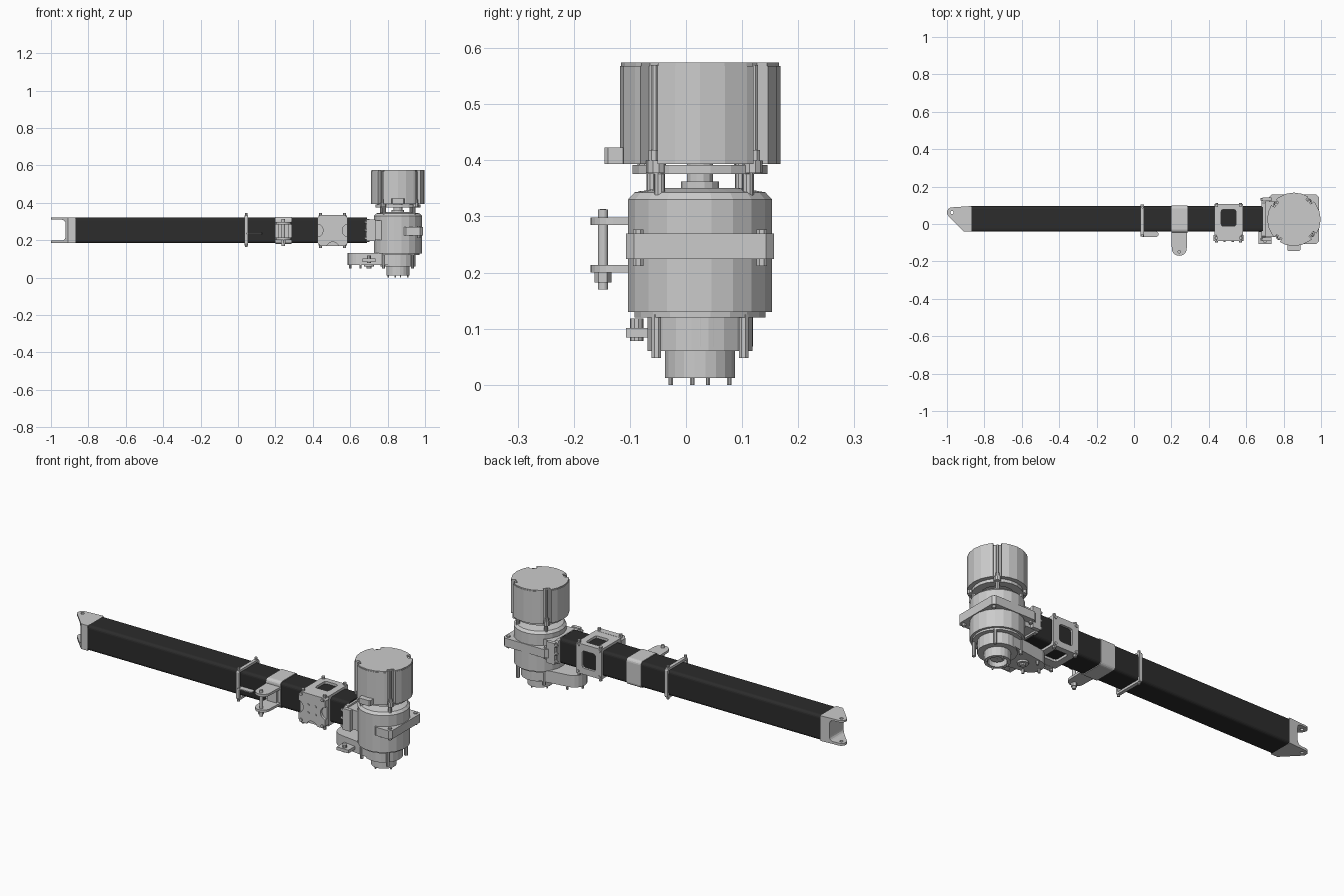
import bpy, bmesh
from math import cos, sin, pi, radians

if "Cube" in bpy.data.objects:
    bpy.data.objects.remove(bpy.data.objects["Cube"])

CX, CY, BZ = 0.855, 0.025, 0.252      # motor axis, beam centre height
dark = bpy.data.materials.new("dark_tube")
dark.diffuse_color = (0.025, 0.025, 0.025, 1)
dark.use_nodes = True
dark.node_tree.nodes["Principled BSDF"].inputs["Base Color"].default_value = dark.diffuse_color


def prism(name, pts, a, b, axis='z', mat=None):
    """Extrude a 2D outline: z -> (x, y), y -> (x, z), x -> (y, z)."""
    def place(p, h):
        return {'z': (p[0], p[1], h), 'y': (p[0], h, p[1]), 'x': (h, p[0], p[1])}[axis]
    bm = bmesh.new()
    lo = [bm.verts.new(place(p, a)) for p in pts]
    hi = [bm.verts.new(place(p, b)) for p in pts]
    bm.faces.new(lo)
    bm.faces.new(hi)
    for i in range(len(pts)):
        j = (i + 1) % len(pts)
        bm.faces.new((lo[i], lo[j], hi[j], hi[i]))
    bmesh.ops.recalc_face_normals(bm, faces=bm.faces)
    me = bpy.data.meshes.new(name)
    bm.to_mesh(me)
    bm.free()
    ob = bpy.data.objects.new(name, me)
    bpy.context.collection.objects.link(ob)
    if mat:
        me.materials.append(mat)
    return ob


def circle(u, v, r, n=20, start=0.0, sweep=2 * pi):
    k = n if sweep > 6.28 else n + 1
    return [(u + r * cos(start + sweep * i / n), v + r * sin(start + sweep * i / n)) for i in range(k)]


def cyl(name, u, v, r, a, b, axis='z', n=20):
    return prism(name, circle(u, v, r, n, pi / n), a, b, axis)


def rect(u0, u1, v0, v1, c=0.0, seg=1):
    """Rectangle outline, corners chamfered (seg=1) or rounded by c."""
    if c == 0:
        return [(u0, v0), (u1, v0), (u1, v1), (u0, v1)]
    pts = []
    for u, v, s in ((u1 - c, v1 - c, 0), (u0 + c, v1 - c, 1), (u0 + c, v0 + c, 2), (u1 - c, v0 + c, 3)):
        pts += circle(u, v, c, seg, s * pi / 2, pi / 2)
    return pts


def box(name, x0, x1, y0, y1, z0, z1):
    return prism(name, rect(x0, x1, y0, y1), z0, z1)


def lathe(name, profile, n=20):
    """Revolve (radius, z) points around the motor axis; closed loop."""
    bm = bmesh.new()
    rings = [[bm.verts.new((x, y, z)) for x, y in circle(CX, CY, r, n, pi / n)] for r, z in profile]
    for k in range(len(rings)):
        p, q = rings[k], rings[(k + 1) % len(rings)]
        for i in range(n):
            j = (i + 1) % n
            bm.faces.new((p[i], p[j], q[j], q[i]))
    bmesh.ops.recalc_face_normals(bm, faces=bm.faces)
    me = bpy.data.meshes.new(name)
    bm.to_mesh(me)
    bm.free()
    ob = bpy.data.objects.new(name, me)
    bpy.context.collection.objects.link(ob)
    return ob


def cut(ob, *cutters):
    for c in cutters:
        m = ob.modifiers.new("cut", 'BOOLEAN')
        m.operation, m.solver, m.object = 'DIFFERENCE', 'EXACT', c
        bpy.context.view_layer.objects.active = ob
        bpy.ops.object.modifier_apply(modifier=m.name)
        bpy.data.objects.remove(c)
    return ob


# Square tube and its light sleeve
prism("beam", rect(-0.87, 0.69, -0.04, 0.095), 0, 1).hide_render = True
bpy.data.objects.remove(bpy.data.objects["beam"])
prism("beam", rect(-0.041, 0.096, 0.184, 0.32, 0.016, 4), -0.87, 0.69, 'x', dark)
prism("sleeve", rect(-0.045, 0.1, 0.18, 0.324, 0.018, 4), 0.2, 0.285, 'x')

# Forked end fitting
outline = [(-0.87, -0.041), (-0.87, 0.096), (-0.97, 0.09)] + circle(-0.973, 0.062, 0.027, 6, pi / 2, pi * 0.75) + [(-0.91, -0.041)]
outline.pop(2)
fork = prism("end_fork", outline, 0.184, 0.32)
slot = [(-1.1, 0.31), (-1.1, 0.197)] + rect(-0.99, -0.922, 0.197, 0.31, 0.022, 4)[15:] + rect(-0.99, -0.922, 0.197, 0.31, 0.022, 4)[:5]
cut(fork, prism("slot_cutter", slot, -0.2, 0.2, 'y'), cyl("hole_cutter", -0.973, 0.062, 0.009, 0.1, 0.4, n=12))

# Thin strap with its bolts and cable tab
strap = prism("strap", rect(-0.068, 0.105, 0.172, 0.333, 0.012, 2), 0.036, 0.054, 'x')
cut(strap, prism("strap_cutter", rect(-0.055, 0.095, 0.184, 0.321), 0, 0.1, 'x'))
for y in (-0.06, 0.09):
    cyl("strap_bolt", 0.045, y, 0.007, 0.164, 0.176, n=8)
    cyl("strap_bolt", 0.045, y, 0.007, 0.33, 0.344, n=8)
prism("strap_tab", rect(0.04, 0.13, -0.07, -0.04, 0.008), 0.232, 0.238)

# Pivot lugs with pin
for z in (0.2, 0.285):
    lug = prism("pivot_lug", [(0.285, -0.04), (0.2, -0.04)] + circle(0.242, -0.13, 0.04, 10, pi, pi), z, z + 0.013)
prism("lug_web", rect(0.215, 0.27, -0.058, -0.04), 0.21, 0.29)
cyl("pivot_pin", 0.242, -0.148, 0.009, 0.17, 0.312, n=12)
cyl("pin_nut", 0.242, -0.148, 0.015, 0.182, 0.2, n=6)
cyl("pin_head", 0.242, -0.148, 0.006, 0.305, 0.313, n=8)

# Clamp block: windowed frame, front plate, bolts
clamp = box("clamp_frame", 0.43, 0.582, -0.06, 0.108, 0.171, 0.333)
cut(clamp,
    prism("bore_cutter", rect(-0.041, 0.096, 0.184, 0.32, 0.016, 4), 0.3, 0.7, 'x'),
    prism("top_cutter", rect(0.466, 0.546, -0.012, 0.078, 0.012, 2), 0, 0.5),
    prism("back_cutter", rect(0.466, 0.546, 0.205, 0.298, 0.012, 2), 0, 0.3, 'y'))
plate = prism("clamp_plate", rect(0.426, 0.586, 0.17, 0.334, 0.014), -0.092, -0.058, 'y')
cut(plate, *[cyl("scallop_cutter", 0.506 + dx, BZ + dz, 0.034, -0.2, -0.078, 'y', 16)
             for dx, dz in ((-0.085, 0), (0.085, 0), (0, -0.095))])
for dx in (-1, 1):
    for dz in (-1, 1):
        x, z = 0.506 + dx * 0.064, BZ + dz * 0.07
        cyl("plate_bolt", x, z, 0.009, -0.098, -0.09, 'y', 8)
        cyl("frame_bolt", x, z, 0.008, 0.105, 0.113, 'y', 8)
        cyl("dowel", 0.506 + dx * 0.022, BZ + dz * 0.022, 0.007, -0.096, -0.09, 'y', 8)
        for y in (-0.075, 0.098):
            a = BZ + dz * 0.081
            cyl("clamp_screw", x, y, 0.009, a - 0.012, a + 0.012, n=8)

# Mounting bracket joining tube and gearbox
prism("mount_flange", rect(-0.075, 0.125, 0.19, 0.314, 0.012), 0.683, 0.702, 'x')
box("mount_body", 0.70, 0.78, -0.07, 0.12, 0.2, 0.305)
for y in (-0.092, 0.122):
    box("mount_ear", 0.688, 0.735, y, y + 0.02, 0.195, 0.31)
    for z in (0.21, 0.252, 0.295):
        cyl("mount_bolt", y + 0.01, z, 0.008, 0.676, 0.69, 'x', 8)

# Gearbox housing: stacked turned sections around one axis
lathe("gearbox", [(0.001, 0.13), (0.13, 0.13), (0.13, 0.33), (0.118, 0.343), (0.07, 0.351), (0.001, 0.351)])
lathe("gearbox_foot", [(0.001, 0.12), (0.118, 0.12), (0.118, 0.131), (0.001, 0.131)])
band = prism("gearbox_band", rect(0.722, 0.988, -0.107, 0.157, 0.014), 0.224, 0.27)
cut(band, prism("band_cutter", [(0.6, -0.2), (0.9, -0.2), (0.9, -0.108), (0.722, 0.025), (0.6, 0.05)], 0, 0.5))
for dx, dy in ((1, 1), (1, -1), (-1, 1)):
    x, y = CX + dx * 0.112, CY + dy * 0.11
    cyl("band_bolt", x, y, 0.01, 0.212, 0.277, n=8)
lathe("output_housing", [(0.001, 0.06), (0.095, 0.06), (0.095, 0.122), (0.001, 0.122)])
lathe("output_hub", [(0.046, 0.012), (0.063, 0.012), (0.063, 0.062), (0.046, 0.062)])
lathe("output_shaft", [(0.001, 0.03), (0.034, 0.03), (0.034, 0.065), (0.001, 0.065)], 16)
for i in range(4):
    a = radians(45 + 90 * i)
    cyl("hub_pin", CX + 0.054 * cos(radians(75 + 90 * i)), CY + 0.054 * sin(radians(75 + 90 * i)), 0.004, 0, 0.014, n=8)
    cyl("housing_bolt", CX + 0.11 * cos(a), CY + 0.11 * sin(a), 0.009, 0.048, 0.125, n=8)

# Tapered side case with tensioner and bolts
case = circle(0.65, CY, 0.064, 10, pi / 2, pi) + circle(CX, CY, 0.094, 12, -pi / 2, pi)
prism("side_case", case, 0.068, 0.132)
box("tensioner", 0.665, 0.735, -0.107, -0.03, 0.084, 0.101)
cyl("tensioner_screw", 0.7, -0.088, 0.012, 0.078, 0.118, n=10)
for x, y, r in ((0.6, CY, 0.007), (0.655, 0.078, 0.007), (0.655, -0.028, 0.007), (0.7, CY, 0.014)):
    cyl("case_bolt", x, y, r, 0.048, 0.07, n=8)
cyl("case_cap", 0.7, CY, 0.028, 0.058, 0.07, n=14)

# Coupling, standoffs and flange between gearbox and motor
cyl("coupling", CX, CY, 0.024, 0.34, 0.395, n=12)
lathe("coupling_collar", [(0.001, 0.35), (0.034, 0.35), (0.034, 0.362), (0.001, 0.362)], 14)
lathe("motor_flange", [(0.08, 0.376), (0.122, 0.376), (0.122, 0.392), (0.08, 0.392)])

# Motor can: 20-sided with four bolt channels
notches = [50, 140, 230, 320]
pts = []
for d in range(0, 360, 2):
    near = [n for n in notches if abs(d - n) == 8]
    inside = any(abs(d - n) < 8 for n in notches)
    if near:
        a = radians(d)
        pair = [(CX + r * cos(a), CY + r * sin(a)) for r in (0.143, 0.122)]
        pts += pair if d < near[0] else pair[::-1]
    elif d % 18 == 0 and not inside:
        pts.append((CX + 0.143 * cos(radians(d)), CY + 0.143 * sin(radians(d))))
prism("motor_can", pts, 0.393, 0.568)
prism("motor_lid", [(CX + (x - CX) * 0.985, CY + (y - CY) * 0.985) for x, y in pts], 0.568, 0.574)
for n in notches:
    c, s = cos(radians(n)), sin(radians(n))
    cyl("standoff", CX + 0.112 * c, CY + 0.112 * s, 0.01, 0.335, 0.393, n=10)
    cyl("flange_lug", CX + 0.122 * c, CY + 0.122 * s, 0.018, 0.377, 0.4, n=10)
    cyl("motor_bolt", CX + 0.128 * c, CY + 0.128 * s, 0.01, 0.4, 0.418, n=8)
    cyl("motor_rod", CX + 0.126 * c, CY + 0.126 * s, 0.007, 0.41, 0.57, n=8)
prism("connector_box", rect(0.82, 0.89, -0.145, -0.1, 0.006), 0.393, 0.423)
